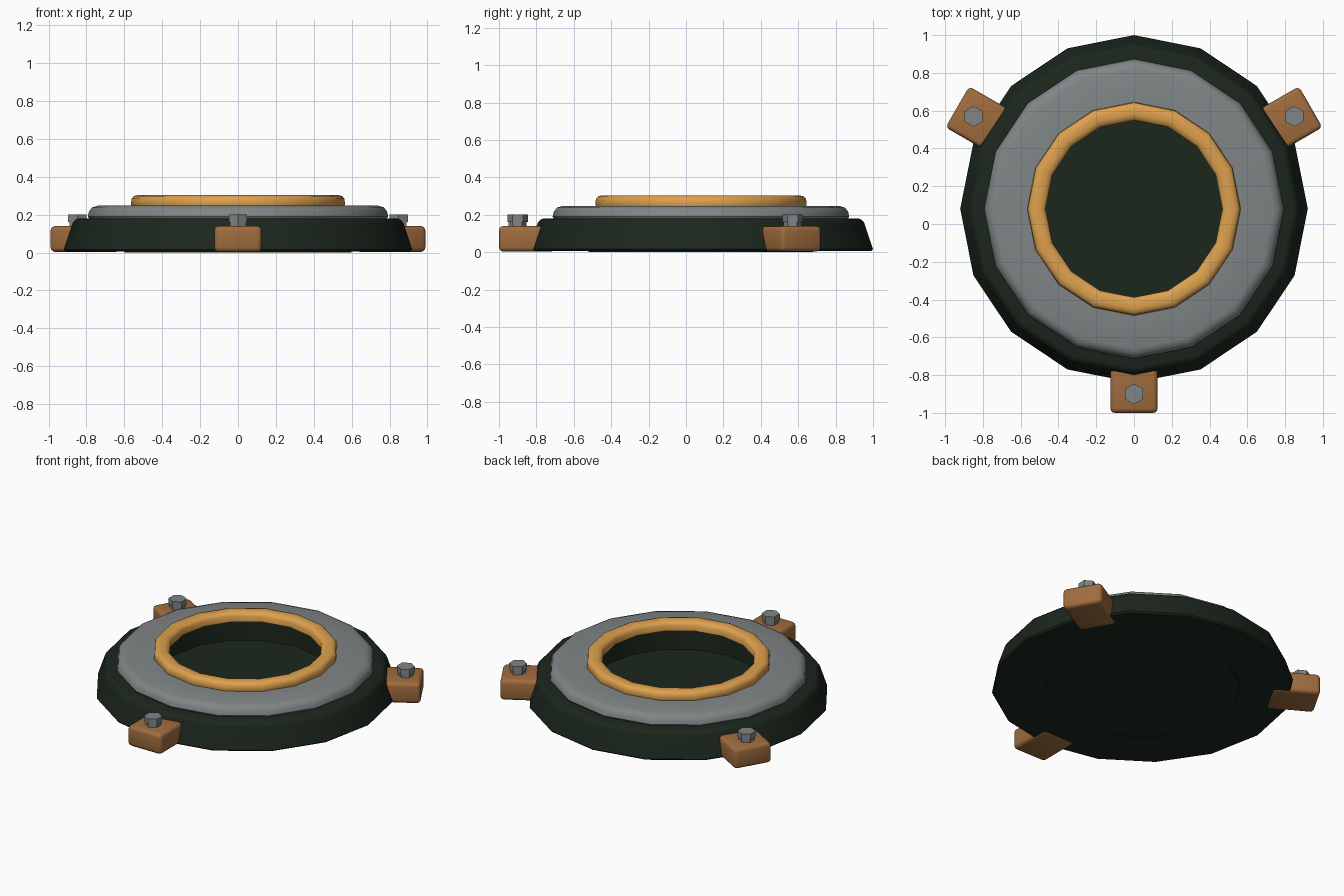
import bpy, bmesh
from math import pi, radians, sin, cos
from mathutils import Matrix, Vector

if "Cube" in bpy.data.objects:
    bpy.data.objects.remove(bpy.data.objects["Cube"], do_unlink=True)

CENTRE = Vector((0, 0.08, 0))
SIDES = 16


def material(name, rgb):
    m = bpy.data.materials.new(name)
    m.use_nodes = True
    m.diffuse_color = (*rgb, 1)
    m.node_tree.nodes["Principled BSDF"].inputs["Base Color"].default_value = (*rgb, 1)
    return m


GREEN = material("dark green", (0.011, 0.020, 0.012))
GREY = material("steel grey", (0.215, 0.235, 0.24))
GOLD = material("gold", (0.73, 0.355, 0.075))
BROWN = material("copper brown", (0.35, 0.15, 0.048))


def finish(name, bm, mat):
    bmesh.ops.recalc_face_normals(bm, faces=bm.faces)
    me = bpy.data.meshes.new(name)
    bm.to_mesh(me)
    bm.free()
    me.materials.append(mat)
    ob = bpy.data.objects.new(name, me)
    bpy.context.collection.objects.link(ob)
    bpy.ops.object.select_all(action="DESELECT")
    ob.select_set(True)
    bpy.context.view_layer.objects.active = ob
    bpy.ops.object.shade_smooth_by_angle(angle=radians(40))
    return ob


def ring(name, profile, mat):
    """Closed (radius, z) profile turned around the centre."""
    bm = bmesh.new()
    loops = []
    for i in range(SIDES):
        a = pi / 2 + 2 * pi * i / SIDES
        loops.append([bm.verts.new(CENTRE + Vector((r * cos(a), r * sin(a), z)))
                      for r, z in profile])
    n = len(profile)
    for i in range(SIDES):
        p, q = loops[i], loops[(i + 1) % SIDES]
        for j in range(n):
            k = (j + 1) % n
            bm.faces.new((p[j], q[j], q[k], p[k]))
    return finish(name, bm, mat)


def prism(bm, sides, radius, z0, z1, spot):
    """Upright prism with a corner towards +y."""
    bmesh.ops.create_cone(bm, cap_ends=True, segments=sides, radius1=radius,
                          radius2=radius, depth=z1 - z0,
                          matrix=Matrix.Translation(spot + Vector((0, 0, (z0 + z1) / 2))))


# Sloped base with its raised bore, the floor plug, the flange and the rim
ring("base_ring", [(0.53, 0.006), (0.91, 0.006), (0.92, 0.016), (0.877, 0.145),
                   (0.87, 0.162), (0.858, 0.174), (0.84, 0.18), (0.56, 0.18),
                   (0.56, 0.244), (0.53, 0.244)], GREEN)
bm = bmesh.new()
prism(bm, SIDES, 0.6, 0, 0.09, CENTRE)
finish("floor_plug", bm, GREEN)
ring("flange", [(0.55, 0.178), (0.785, 0.178), (0.793, 0.19), (0.787, 0.216),
                (0.77, 0.238), (0.74, 0.247), (0.55, 0.247)], GREY)
ring("rim", [(0.468, 0.242), (0.56, 0.242), (0.565, 0.255), (0.562, 0.284), (0.55, 0.298),
             (0.53, 0.303), (0.5, 0.303), (0.478, 0.295), (0.468, 0.28)], GOLD)

# Three clamp blocks with bolts
for label, degrees in (("front", -90), ("left", 30), ("right", 150)):
    turn = Matrix.Translation(CENTRE) @ Matrix.Rotation(radians(degrees), 4, "Z")
    bm = bmesh.new()
    place = turn @ Matrix.Translation((0.93, 0, 0.0715)) @ Matrix.Diagonal((0.3, 0.25, 0.137, 1))
    bmesh.ops.create_cube(bm, size=1, matrix=place)
    bmesh.ops.bevel(bm, geom=bm.edges[:], offset=0.024, segments=3,
                    profile=0.5, affect="EDGES")
    finish(label + "_clamp_block", bm, BROWN)

    spot = turn @ Vector((0.98, 0, 0))
    bm = bmesh.new()
    prism(bm, 6, 0.048, 0.13, 0.165, spot)
    prism(bm, 6, 0.055, 0.16, 0.2, spot)
    finish(label + "_bolt", bm, GREY)
